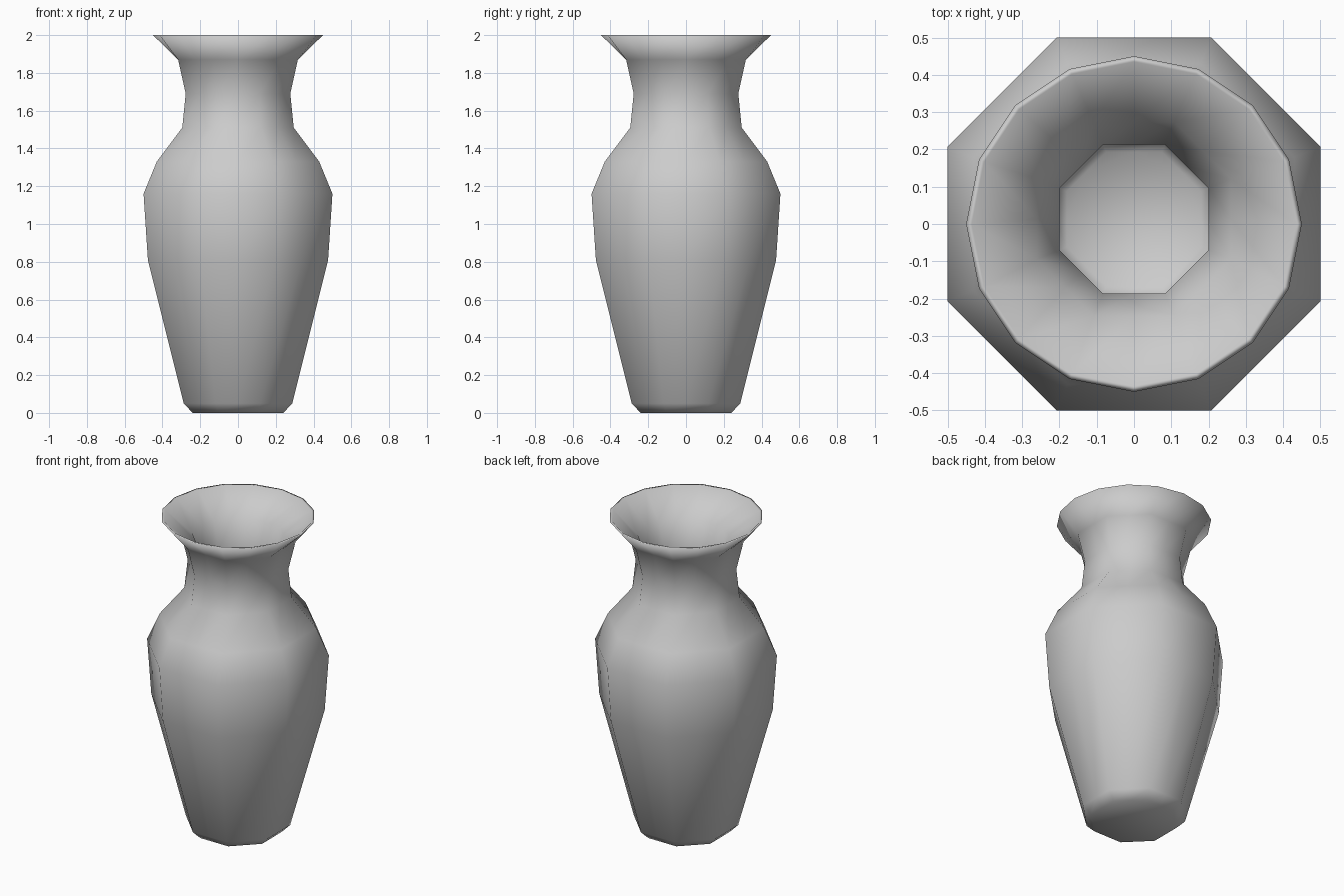
import bpy
import bmesh
from math import cos, sin, pi

if "Cube" in bpy.data.objects:
    bpy.data.objects.remove(bpy.data.objects["Cube"])

# (half width across flats, z): octagonal outside, bottom to neck top
OUTER = [(0.24, 0.0), (0.287, 0.05), (0.477, 0.81), (0.50, 1.16),
         (0.43, 1.33), (0.295, 1.51), (0.277, 1.69), (0.317, 1.87)]
# octagonal inside, neck top down to the floor
INNER = [(0.26, 1.86), (0.20, 1.69), (0.215, 1.51), (0.32, 1.33),
         (0.375, 1.16), (0.355, 0.81), (0.21, 0.10), (0.18, 0.06)]
SIDES = 16
INNER_SHIFT = 0.013  # the hollow sits slightly towards the back

bm = bmesh.new()


def ring(size, z, octagon=True, shift=0.0):
    """16 points: a true 16-gon, or an octagon with mid-side points."""
    verts = []
    for i in range(SIDES):
        a = 2 * pi * i / SIDES
        r = size / cos(pi / 8) if octagon and i % 2 else size
        verts.append(bm.verts.new((r * cos(a), r * sin(a) + shift, z)))
    return verts


# Outer wall, round lip, then inner wall
rings = [ring(r, z) for r, z in OUTER]
rings += [ring(0.45, 2.0, False), ring(0.435, 2.0, False)]
rings += [ring(r, z, shift=INNER_SHIFT) for r, z in INNER]
for low, high in zip(rings, rings[1:]):
    for i in range(SIDES):
        j = (i + 1) % SIDES
        bm.faces.new((low[i], low[j], high[j], high[i]))

# Base and inner floor
bm.faces.new(rings[0][::-1])
bm.faces.new(rings[-1])
bmesh.ops.recalc_face_normals(bm, faces=bm.faces[:])
for f in bm.faces:
    f.smooth = True

mesh = bpy.data.meshes.new("vase")
bm.to_mesh(mesh)
bm.free()
vase = bpy.data.objects.new("vase", mesh)
bpy.context.collection.objects.link(vase)
